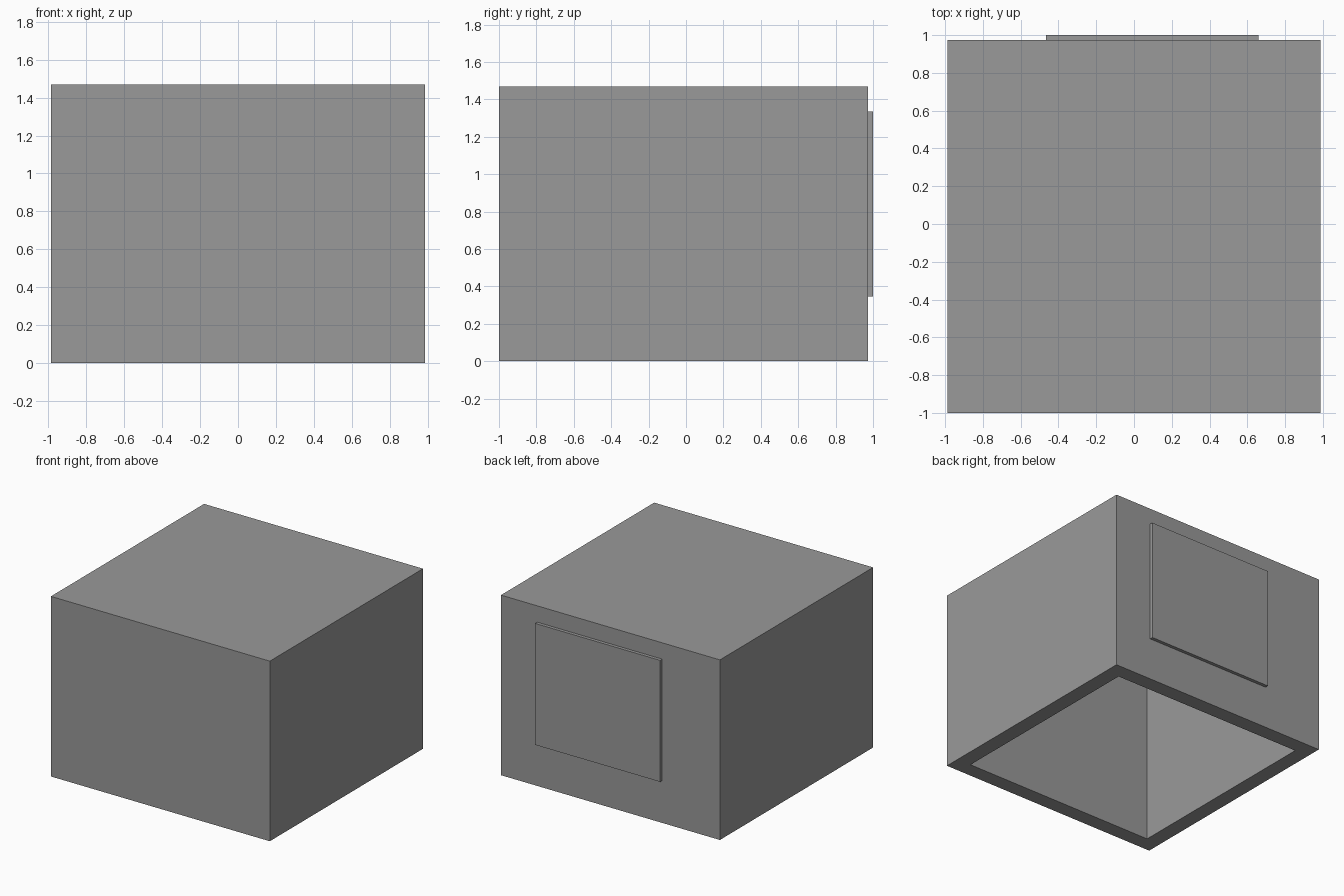
import bpy
import bmesh
from mathutils import Vector

if "Cube" in bpy.data.objects:
    bpy.data.objects.remove(bpy.data.objects["Cube"])

WALL = 0.125
HEIGHT = 1.468

grey = bpy.data.materials.new("dark_grey")
grey.diffuse_color = (0.32, 0.32, 0.32, 1)
grey.use_nodes = True
grey.node_tree.nodes["Principled BSDF"].inputs["Base Color"].default_value = grey.diffuse_color


def box(name, lo, hi):
    """Axis-aligned box object between two corners."""
    lo, hi = Vector(lo), Vector(hi)
    bm = bmesh.new()
    bmesh.ops.create_cube(bm, size=1)
    bmesh.ops.scale(bm, vec=hi - lo, verts=bm.verts)
    bmesh.ops.translate(bm, vec=(lo + hi) / 2, verts=bm.verts)
    mesh = bpy.data.meshes.new(name)
    bm.to_mesh(mesh)
    bm.free()
    mesh.materials.append(grey)
    obj = bpy.data.objects.new(name, mesh)
    bpy.context.collection.objects.link(obj)
    return obj


# Hollow shell, open at the bottom
shell = box("box_shell", (-0.987, -1.0, 0), (0.987, 0.973, HEIGHT))
bm = bmesh.new()
bm.from_mesh(shell.data)
bottom = min(bm.faces, key=lambda f: f.calc_center_median().z)
bmesh.ops.inset_region(bm, faces=[bottom], thickness=WALL, use_even_offset=True)
cavity = bmesh.ops.extrude_face_region(bm, geom=[bottom])
roof_verts = [g for g in cavity["geom"] if isinstance(g, bmesh.types.BMVert)]
bmesh.ops.translate(bm, vec=(0, 0, HEIGHT - WALL), verts=roof_verts)
if bottom.is_valid:
    bmesh.ops.delete(bm, geom=[bottom], context="FACES_ONLY")
bmesh.ops.recalc_face_normals(bm, faces=bm.faces)
bm.to_mesh(shell.data)
bm.free()

# Thin raised panel on the back wall
box("back_panel", (-0.467, 0.965, 0.345), (0.66, 1.0, 1.335))
